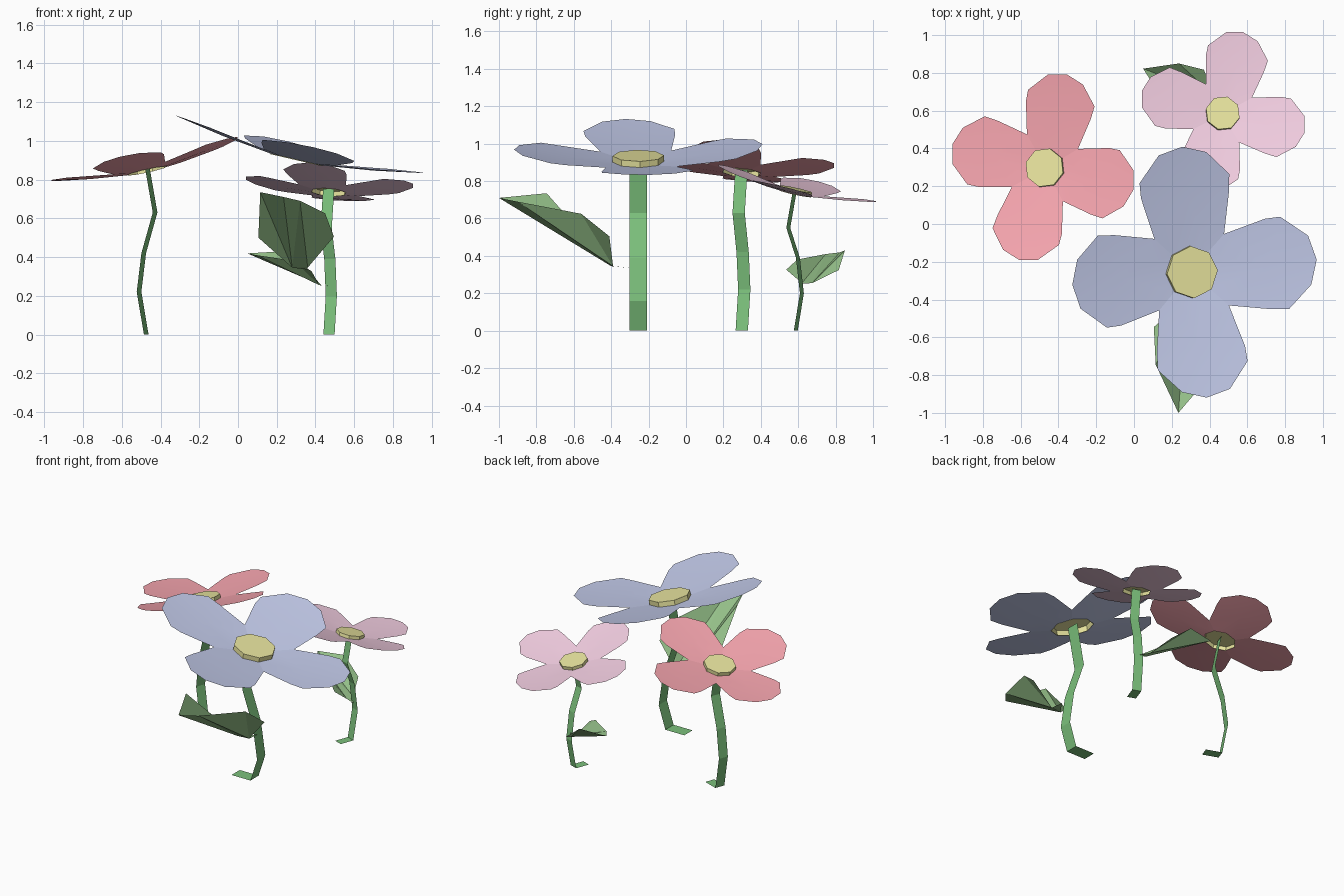
import bpy
from math import radians, cos, sin, hypot
from mathutils import Matrix, Vector

if "Cube" in bpy.data.objects:
    bpy.data.objects.remove(bpy.data.objects["Cube"])


def material(name, rgb):
    m = bpy.data.materials.new(name)
    m.diffuse_color = (*rgb, 1)
    m.use_nodes = True
    m.node_tree.nodes["Principled BSDF"].inputs["Base Color"].default_value = m.diffuse_color
    return m


STEM = material("stem_green", (0.20, 0.53, 0.20))
LEAF = material("leaf_green", (0.30, 0.53, 0.25))
YELLOW = material("centre_yellow", (0.82, 0.79, 0.35))


def build(name, verts, faces, mat, matrix=Matrix(), smooth=False, up=True):
    verts = [matrix @ Vector(v) for v in verts]
    mesh = bpy.data.meshes.new(name)
    fixed = []
    for f in faces:
        a, b, c = (verts[i] for i in f[:3])
        flip = up and (b - a).cross(c - a).z < 0
        fixed.append(f[::-1] if flip else f)
    mesh.from_pydata(verts, [], fixed)
    mesh.materials.append(mat)
    for p in mesh.polygons:
        p.use_smooth = smooth
    ob = bpy.data.objects.new(name, mesh)
    bpy.context.collection.objects.link(ob)


R = 0.138  # radius of the flower centre
DIAG = R * cos(radians(45))
# petal outline (along the petal, across it), inner edge follows the centre
PETAL = [(DIAG, DIAG), (0.19, 0.19), (0.41, 0.255), (0.49, 0.26), (0.63, 0.15),
         (0.667, 0.02), (0.63, -0.11), (0.505, -0.23), (0.41, -0.225),
         (0.19, -0.19), (DIAG, -DIAG), (R, 0)]


def cup(x, y):
    return 0.09 * (hypot(x, y) / 0.667) ** 1.5


def petals(name, mat, head):
    verts, faces = [], []
    for k in range(4):
        c, s = cos(radians(90 * k)), sin(radians(90 * k))
        n = len(verts)
        for x, y in PETAL + [(0.4, 0)]:
            verts.append((x * c - y * s, x * s + y * c, cup(x, y)))
        m = len(PETAL)
        faces += [(n + m, n + i, n + (i + 1) % m) for i in range(m)]
    build(name, verts, faces, mat, head, smooth=True)


def centre(name, head):
    # open-bottomed eight-sided button
    ring = [(R * cos(radians(45 * k)), R * sin(radians(45 * k))) for k in range(8)]
    verts = [(x, y, z) for z in (0.005, 0.042) for x, y in ring]
    faces = [(k, (k + 1) % 8, 8 + (k + 1) % 8, 8 + k) for k in range(8)]
    build(name, verts, faces + [tuple(range(8, 16))], YELLOW, head, up=False)


def stem(name, pos, turn, size, heights):
    # flat bent ribbon ending in a small foot on the ground
    offsets = [0.0, -0.056, 0.026, 0.06, 0.008, -0.14]
    place = Matrix.Translation((pos[0], pos[1], 0)) @ Matrix.Rotation(turn, 4, 'Z')
    verts = [(o * size, w * size, z) for o, z in zip(offsets, heights + [0, 0])
             for w in (-0.046, 0.046)]
    faces = [(2 * i, 2 * i + 1, 2 * i + 3, 2 * i + 2) for i in range(5)]
    build(name, verts, faces, STEM, place, up=False)


def leaf(name, base, turn, size, rise):
    # stalk tip, two base corners, left edge, tip, right edge
    verts = [(0, 0, 0), (-0.08, -0.11, 0.01), (0, -0.10, 0.01),
             (-0.255, -0.255, 0.165), (-0.245, -0.455, 0.40),
             (-0.125, -0.71, 0.375), (-0.04, -0.61, 0.355),
             (0.09, -0.27, 0.29), (0.135, -0.12, 0.17)]
    faces = [(0, 1, 2), (1, 3, 4), (1, 4, 5), (1, 5, 6), (1, 6, 2), (2, 6, 7), (2, 7, 8)]
    place = (Matrix.Translation(base) @ Matrix.Rotation(radians(turn), 4, 'Z')
             @ Matrix.Diagonal((size, size, rise, 1)))
    build(name, verts, faces, LEAF, place)


# name, colour, head position, turn, size, stem bend heights
FLOWERS = [
    ("blue", (0.55, 0.60, 0.83), (0.30, -0.255, 0.895), 0, 1.0, [0.628, 0.39, 0.16]),
    ("red", (0.93, 0.38, 0.43), (-0.468, 0.296, 0.84), 160, 0.76, [0.63, 0.42, 0.22]),
    ("pink", (0.90, 0.62, 0.76), (0.468, 0.582, 0.73), 70, 0.667, [0.55, 0.39, 0.20]),
]
for name, rgb, pos, turn, size, bends in FLOWERS:
    turn = radians(turn)
    head = (Matrix.Translation(pos) @ Matrix.Rotation(turn, 4, 'Z')
            @ Matrix.Rotation(radians(13), 4, 'Y')
            @ Matrix.Rotation(radians(4), 4, 'Z') @ Matrix.Scale(size, 4))
    petals(name + "_petals", material(name + "_petal", rgb), head)
    centre(name + "_flower_centre", head)
    stem(name + "_flower_stem", pos, turn, size, [pos[2] + 0.02] + bends)

leaf("blue_flower_leaf", (0.36, -0.29, 0.335), 0, 1.0, 1.0)
leaf("pink_flower_leaf", (0.485, 0.60, 0.25), -107, 0.68, 0.45)
